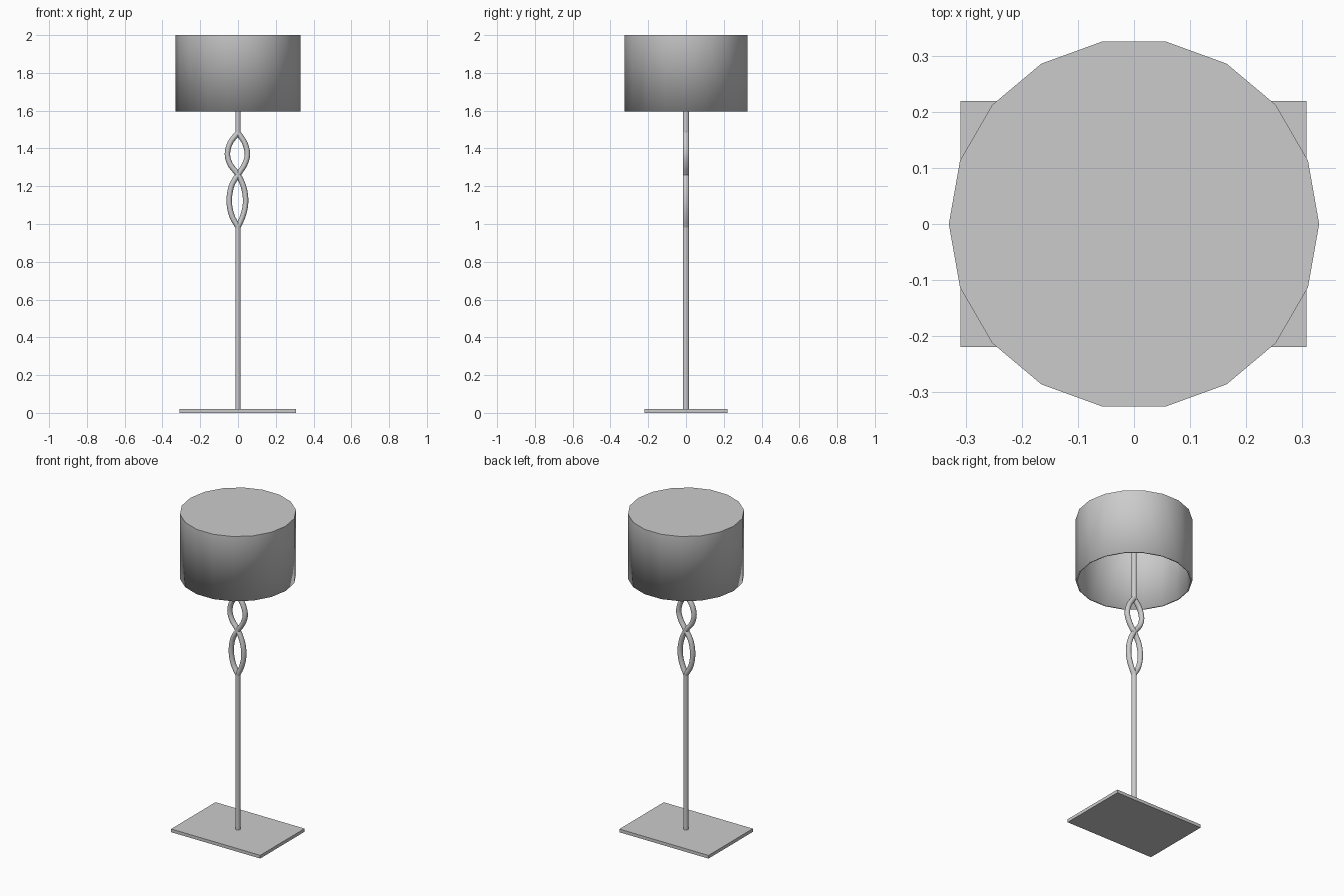
import bpy, bmesh, math
from mathutils import Vector

if "Cube" in bpy.data.objects:
    bpy.data.objects.remove(bpy.data.objects["Cube"])


def finish(name, bm, smooth=True):
    bmesh.ops.recalc_face_normals(bm, faces=bm.faces)
    me = bpy.data.meshes.new(name)
    bm.to_mesh(me)
    bm.free()
    ob = bpy.data.objects.new(name, me)
    bpy.context.collection.objects.link(ob)
    if smooth:
        bpy.ops.object.select_all(action='DESELECT')
        ob.select_set(True)
        bpy.context.view_layer.objects.active = ob
        bpy.ops.object.shade_smooth_by_angle(angle=math.radians(35))
    return ob


def tube(name, pts, rx=0.0145, ry=0.0165, sides=16):
    """Sweep an oval section along (x, z) points in the y = 0 plane."""
    bm = bmesh.new()
    rings = []
    for i, p in enumerate(pts):
        t = (pts[min(i + 1, len(pts) - 1)] - pts[max(i - 1, 0)]).normalized()
        n = Vector((t.y, -t.x))
        ring = []
        for k in range(sides):
            a = 2 * math.pi * k / sides
            q = p + n * rx * math.cos(a)
            ring.append(bm.verts.new((q.x, ry * math.sin(a), q.y)))
        rings.append(ring)
    for a, b in zip(rings, rings[1:]):
        for k in range(sides):
            j = (k + 1) % sides
            bm.faces.new((a[k], a[j], b[j], b[k]))
    bm.faces.new(rings[0])
    bm.faces.new(rings[-1])
    return finish(name, bm)


def smooth_path(ctrl, steps=5):
    """Catmull-Rom through the control points."""
    c = [Vector(p) for p in ctrl]
    c = [2 * c[0] - c[1]] + c + [2 * c[-1] - c[-2]]
    out = []
    for a, b, d, e in zip(c, c[1:], c[2:], c[3:]):
        for s in range(steps):
            t = s / steps
            out.append(0.5 * (2 * b + (d - a) * t + (2 * a - 5 * b + 4 * d - e) * t * t
                              + (3 * b - a - 3 * d + e) * t ** 3))
    return out + [c[-2]]


# Base plate
bm = bmesh.new()
bmesh.ops.create_cube(bm, size=1)
bmesh.ops.scale(bm, vec=(0.616, 0.438, 0.02), verts=bm.verts)
bmesh.ops.translate(bm, vec=(-0.001, 0, 0.01), verts=bm.verts)
finish("base", bm, False)

# Straight lower and upper poles
tube("lower_pole", [Vector((0, 0.015)), Vector((0, 0.995))])
tube("upper_pole", [Vector((0, 1.47)), Vector((0, 1.995))])

# Two crossing strands
ctrl = [(0, 0.985), (0.026, 1.035), (0.041, 1.09), (0.042, 1.15), (0.028, 1.21),
        (-0.003, 1.265), (-0.038, 1.315), (-0.053, 1.37), (-0.038, 1.43), (0, 1.483)]
for side, name in ((1, "strand_a"), (-1, "strand_b")):
    tube(name, smooth_path([(side * x - 0.003 * (abs(x) > 0.01), z) for x, z in ctrl]))

# Drum shade: closed top, open bottom, thin wall
bm = bmesh.new()
bmesh.ops.create_cone(bm, cap_ends=True, segments=18, radius1=0.33, radius2=0.33, depth=0.405)
bmesh.ops.translate(bm, vec=(0, 0, 1.7975), verts=bm.verts)
# put a corner on the x axis
v = bm.verts[:][0].co
ang = math.atan2(v.y, v.x)
for w in bm.verts:
    x, y = w.co.x, w.co.y
    w.co.x = x * math.cos(ang) + y * math.sin(ang)
    w.co.y = y * math.cos(ang) - x * math.sin(ang)
bm.normal_update()
bmesh.ops.delete(bm, geom=[f for f in bm.faces if f.normal.z < -0.9], context='FACES_ONLY')
shade = finish("shade", bm)
wall = shade.modifiers.new("wall", 'SOLIDIFY')
wall.thickness = 0.009
wall.offset = -1
wall.use_even_offset = True
